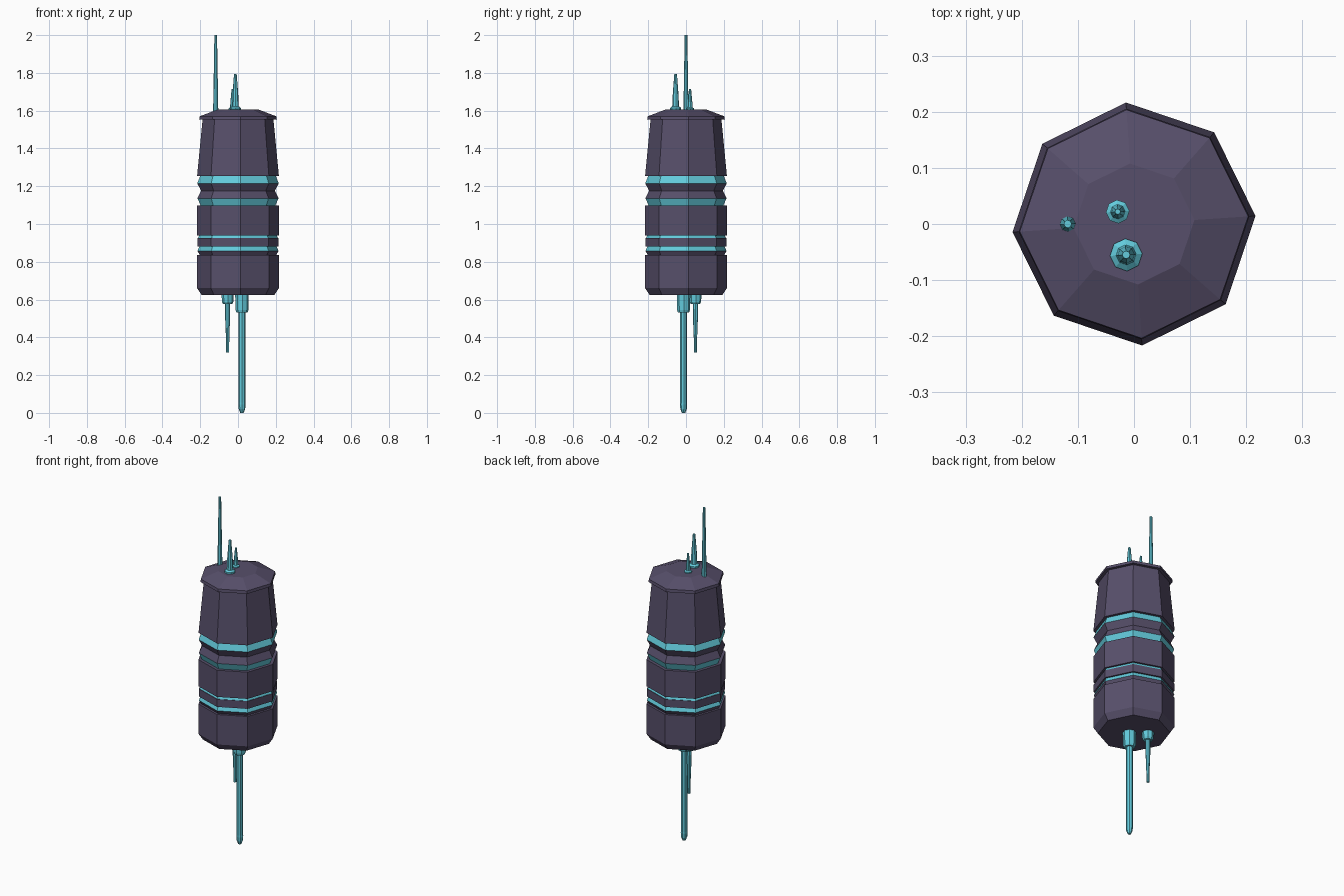
import bpy, bmesh, math

if "Cube" in bpy.data.objects:
    bpy.data.objects.remove(bpy.data.objects["Cube"])

def material(name, rgb):
    m = bpy.data.materials.new(name)
    m.diffuse_color = (*rgb, 1)
    m.use_nodes = True
    m.node_tree.nodes["Principled BSDF"].inputs["Base Color"].default_value = m.diffuse_color
    return m

PURPLE = material("dark_purple", (0.095, 0.078, 0.145))
TEAL = material("teal", (0.125, 0.60, 0.72))
TWIST = math.radians(3.8)

def lathe(name, profile, mat, at=(0, 0), sides=8):
    """Closed flat-faced solid from (radius, z) points listed bottom to top."""
    bm = bmesh.new()
    rings = []
    for r, z in profile:
        rings.append([bm.verts.new((at[0] + r * math.cos(TWIST + math.tau * i / sides),
                                    at[1] + r * math.sin(TWIST + math.tau * i / sides), z))
                      for i in range(sides)])
    for a, b in zip(rings, rings[1:]):
        for i in range(sides):
            j = (i + 1) % sides
            bm.faces.new((a[i], a[j], b[j], b[i]))
    bm.faces.new(rings[0][::-1])
    bm.faces.new(rings[-1])
    me = bpy.data.meshes.new(name)
    bm.to_mesh(me)
    bm.free()
    me.materials.append(mat)
    ob = bpy.data.objects.new(name, me)
    bpy.context.collection.objects.link(ob)
    return ob

# main hull sections
lathe("lower_hull", [(0.193, 0.624), (0.217, 0.66), (0.217, 0.836)], PURPLE)
lathe("middle_hull", [(0.217, 0.94), (0.217, 1.097)], PURPLE)
lathe("upper_hull", [(0.217, 1.255), (0.188, 1.553)], PURPLE)
lathe("cap", [(0.206, 1.553), (0.204, 1.57), (0.108, 1.606)], PURPLE)

# narrow double groove
lathe("lower_groove_skirt", [(0.203, 0.836), (0.215, 0.857)], PURPLE)
lathe("lower_groove_light", [(0.215, 0.857), (0.205, 0.88)], TEAL)
lathe("groove_ring", [(0.215, 0.88), (0.215, 0.925)], PURPLE)
lathe("upper_groove_light", [(0.212, 0.925), (0.205, 0.94)], TEAL)

# wide hourglass groove
lathe("waist_lower_light", [(0.198, 1.097), (0.215, 1.136)], TEAL)
lathe("waist", [(0.215, 1.136), (0.196, 1.176), (0.216, 1.215)], PURPLE)
lathe("waist_upper_light", [(0.216, 1.215), (0.20, 1.255)], TEAL)

# antennas on the cap
lathe("tall_antenna", [(0.014, 1.585), (0.012, 1.70), (0.007, 2.0)], TEAL, (-0.118, 0))
lathe("medium_antenna", [(0.024, 1.595), (0.029, 1.606), (0.029, 1.615), (0.018, 1.623),
                         (0.015, 1.69), (0.007, 1.795)], TEAL, (-0.014, -0.055))
lathe("short_antenna", [(0.021, 1.595), (0.021, 1.612), (0.013, 1.617),
                        (0.011, 1.65), (0.005, 1.715)], TEAL, (-0.029, 0.022))

# probes under the hull
lathe("long_probe_collar", [(0.030, 0.532), (0.034, 0.545), (0.036, 0.626)], TEAL, (0.021, -0.013))
lathe("long_probe", [(0.009, 0.0), (0.017, 0.02), (0.019, 0.045), (0.018, 0.055),
                     (0.018, 0.54)], TEAL, (0.021, -0.013))
lathe("short_probe_collar", [(0.024, 0.576), (0.03, 0.587), (0.032, 0.626)], TEAL, (-0.055, 0.05))
lathe("short_probe", [(0.008, 0.32), (0.009, 0.40), (0.013, 0.50), (0.014, 0.58)], TEAL, (-0.055, 0.05))
